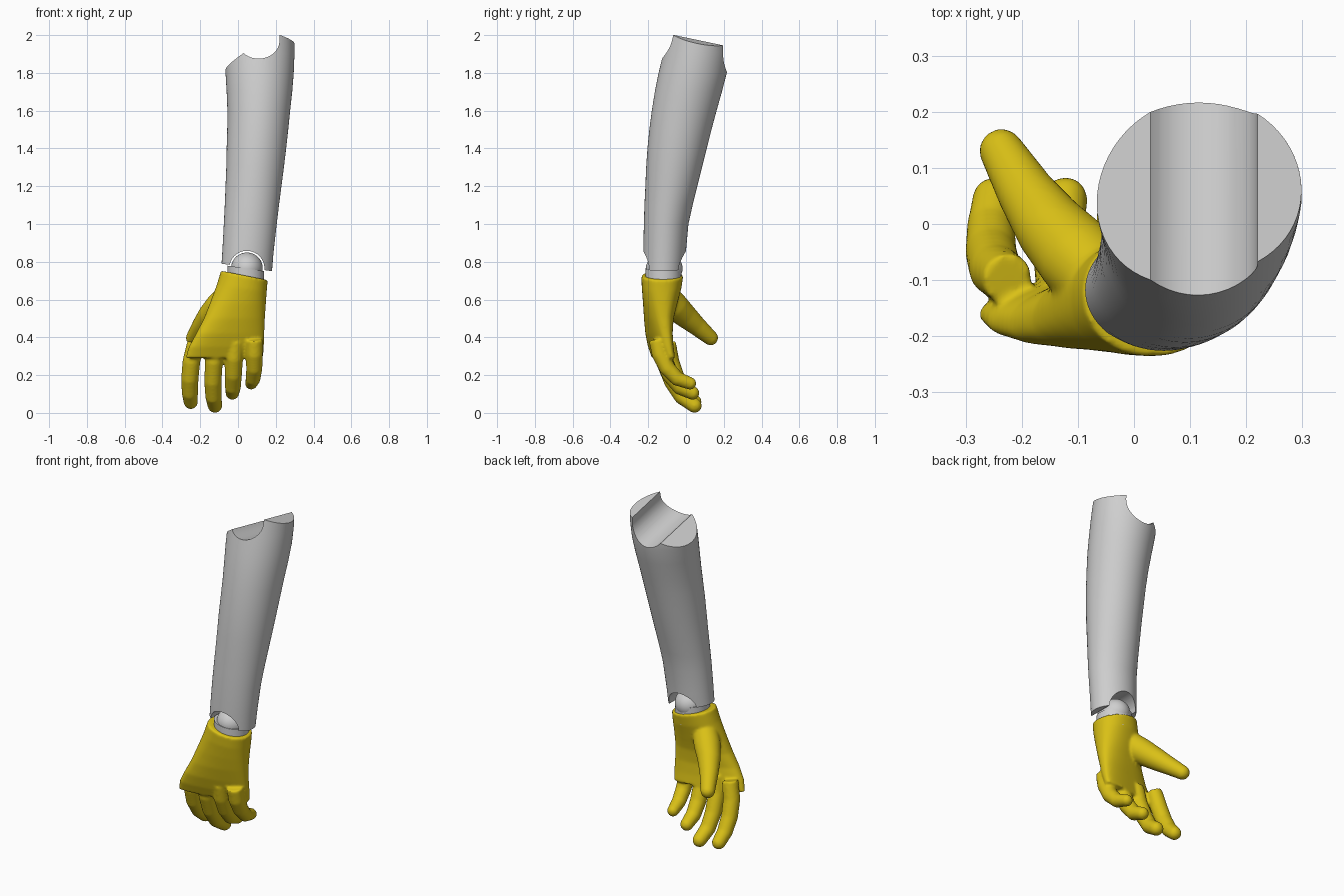
import bpy, bmesh, math
from mathutils import Vector

if "Cube" in bpy.data.objects:
    bpy.data.objects.remove(bpy.data.objects["Cube"])


def material(name, rgb):
    m = bpy.data.materials.new(name)
    m.diffuse_color = (*rgb, 1)
    m.use_nodes = True
    m.node_tree.nodes["Principled BSDF"].inputs["Base Color"].default_value = m.diffuse_color
    return m


GREY = material("light_grey", (0.62, 0.62, 0.62))
YELLOW = material("glove_yellow", (0.70, 0.53, 0.008))


def add_loft(bm, rings):
    """Skin a list of equal point rings and cap both ends."""
    rows = [[bm.verts.new(p) for p in r] for r in rings]
    n = len(rows[0])
    for a, b in zip(rows, rows[1:]):
        for i in range(n):
            j = (i + 1) % n
            bm.faces.new((a[i], a[j], b[j], b[i]))
    bm.faces.new(rows[0][::-1])
    bm.faces.new(rows[-1])


def section(z, x0, x1, y0, y1, tilt=0, skew=0, power=2.0, n=64):
    """Superellipse ring; tilt slopes z with x, skew slopes y with x."""
    cx, cy, rx, ry = (x0 + x1) / 2, (y0 + y1) / 2, (x1 - x0) / 2, (y1 - y0) / 2
    pts = []
    for i in range(n):
        a = 2 * math.pi * i / n
        c, s = math.cos(a), math.sin(a)
        dx = rx * math.copysign(abs(c) ** (2 / power), c)
        dy = ry * math.copysign(abs(s) ** (2 / power), s)
        pts.append(Vector((cx + dx, cy + dy + skew * dx, z + tilt * dx)))
    return pts


def add_finger(bm, path):
    """Round-tipped tube through (x, y, z, radius) points."""
    pts = [Vector(p[:3]) for p in path]
    rings = []
    for i, p in enumerate(pts):
        t = (pts[min(i + 1, len(pts) - 1)] - pts[max(i - 1, 0)]).normalized()
        u = t.cross(Vector((1, 0, 0))).normalized()
        v = t.cross(u)
        r = path[i][3]
        rings.append([p + r * (u * math.cos(k * math.pi / 12) + v * math.sin(k * math.pi / 12))
                      for k in range(24)])
    add_loft(bm, rings)
    tip = bmesh.ops.create_uvsphere(bm, u_segments=24, v_segments=16, radius=path[-1][3])
    bmesh.ops.translate(bm, verts=tip["verts"], vec=pts[-1])


def finish(bm, name, mat):
    bmesh.ops.recalc_face_normals(bm, faces=bm.faces[:])
    me = bpy.data.meshes.new(name)
    bm.to_mesh(me)
    bm.free()
    me.materials.append(mat)
    ob = bpy.data.objects.new(name, me)
    bpy.context.collection.objects.link(ob)
    return ob


def activate(ob):
    bpy.ops.object.select_all(action='DESELECT')
    ob.select_set(True)
    bpy.context.view_layer.objects.active = ob


def apply_all(ob):
    activate(ob)
    for m in list(ob.modifiers):
        bpy.ops.object.modifier_apply(modifier=m.name)


def cut(ob, profile, slope, name):
    """Subtract an xz profile swept along y, sloping down towards the back."""
    bm = bmesh.new()
    add_loft(bm, [[(x, y, z - slope * (y + 0.1)) for x, z in profile] for y in (-0.6, 0.6)])
    cutter = finish(bm, name, GREY)
    cutter.hide_render = True
    m = ob.modifiers.new(name, 'BOOLEAN')
    m.operation, m.solver, m.object = 'DIFFERENCE', 'EXACT', cutter
    apply_all(ob)
    bpy.data.objects.remove(cutter)


# Forearm shell
bm = bmesh.new()
add_loft(bm, [section(*s) for s in (
    (0.77, -0.087, 0.18, -0.225, -0.01, -0.15),
    (0.86, -0.082, 0.188, -0.226, 0.0, -0.08),
    (1.0, -0.075, 0.205, -0.223, 0.013),
    (1.1, -0.070, 0.217, -0.220, 0.035),
    (1.2, -0.066, 0.230, -0.215, 0.060),
    (1.3, -0.062, 0.243, -0.211, 0.085),
    (1.4, -0.060, 0.255, -0.204, 0.110),
    (1.5, -0.057, 0.266, -0.194, 0.135),
    (1.6, -0.056, 0.276, -0.181, 0.162),
    (1.7, -0.060, 0.287, -0.165, 0.190),
    (1.8, -0.066, 0.295, -0.145, 0.216),
    (1.9, -0.068, 0.299, -0.121, 0.227),
    (2.15, -0.068, 0.297, -0.060, 0.228))])
forearm = finish(bm, "forearm", GREY)

# Elbow end: sloped shoulder, round trough, flat shoulder
a0 = math.acos(-0.73)
trough = [(0.11 + 0.11 * math.cos(a), 1.98 - 0.11 * math.sin(a))
          for a in (a0 * (1 - i / 24) for i in range(25))]
cut(forearm, [(-0.3, 1.70)] + trough + [(0.22, 2.008), (0.5, 1.94), (0.5, 2.5), (-0.3, 2.5)],
    0.21, "elbow_cutter")

# Wrist end: arched opening from front to back
arch = [(0.047 + 0.093 * math.cos(i * math.pi / 20), 0.765 + 0.093 * math.sin(i * math.pi / 20))
        for i in range(21)]
cut(forearm, arch + [(-0.046, 0.6), (0.14, 0.6)], 0.0, "wrist_cutter")
activate(forearm)
bpy.ops.object.shade_smooth_by_angle(angle=math.radians(35))

# Wrist joint: oval stub with a ball on top
bm = bmesh.new()
add_loft(bm, [section(0.66, -0.055, 0.138, -0.215, -0.025, -0.2),
              section(0.765, -0.055, 0.138, -0.215, -0.025, -0.15)])
wrist = finish(bm, "wrist_stub", GREY)
bm = bmesh.new()
ball = bmesh.ops.create_uvsphere(bm, u_segments=40, v_segments=24, radius=1)
for v in ball["verts"]:
    v.co = (0.047 + 0.084 * v.co.x, -0.115 + 0.097 * v.co.y, 0.765 + 0.084 * v.co.z)
joint = finish(bm, "wrist_ball", GREY)
for ob in (wrist, joint):
    activate(ob)
    bpy.ops.object.shade_smooth_by_angle(angle=math.radians(35))

# Gloved hand: palm, fingers and thumb fused into one skin
bm = bmesh.new()
add_loft(bm, [section(*s) for s in (
    (0.728, -0.090, 0.157, -0.236, -0.014, -0.2, 0.0, 2.1),
    (0.66, -0.112, 0.152, -0.234, -0.025, -0.14, 0.04, 2.2),
    (0.58, -0.146, 0.147, -0.226, -0.048, -0.05, 0.1, 2.3),
    (0.50, -0.180, 0.142, -0.216, -0.072, 0.0, 0.16, 2.4),
    (0.42, -0.222, 0.139, -0.201, -0.085, 0.0, 0.2, 2.5),
    (0.35, -0.260, 0.137, -0.182, -0.085, 0.0, 0.2, 2.6),
    (0.29, -0.278, 0.132, -0.158, -0.080, 0.0, 0.2, 2.6))])
for finger in (
    # index
    ((-0.225, -0.098, 0.37, 0.045), (-0.247, -0.082, 0.27, 0.047), (-0.255, -0.050, 0.18, 0.046),
     (-0.255, -0.005, 0.105, 0.043), (-0.250, 0.045, 0.058, 0.038)),
    # middle
    ((-0.115, -0.125, 0.37, 0.046), (-0.128, -0.112, 0.27, 0.047), (-0.133, -0.070, 0.165, 0.046),
     (-0.130, -0.020, 0.085, 0.043), (-0.122, 0.045, 0.039, 0.039)),
    # ring
    ((-0.015, -0.140, 0.38, 0.046), (-0.021, -0.122, 0.29, 0.047), (-0.024, -0.082, 0.20, 0.045),
     (-0.027, -0.030, 0.135, 0.042), (-0.030, 0.035, 0.105, 0.036)),
    # little
    ((0.085, -0.152, 0.39, 0.046), (0.086, -0.135, 0.31, 0.046), (0.086, -0.098, 0.235, 0.043),
     (0.080, -0.045, 0.18, 0.039), (0.070, 0.022, 0.156, 0.033)),
    # thumb
    ((-0.050, -0.110, 0.62, 0.070), (-0.100, -0.060, 0.565, 0.074), (-0.150, -0.005, 0.515, 0.064),
     (-0.192, 0.055, 0.462, 0.052), (-0.236, 0.130, 0.397, 0.040)),
):
    add_finger(bm, finger)
hand = finish(bm, "gloved_hand", YELLOW)
remesh = hand.modifiers.new("fuse", 'REMESH')
remesh.mode, remesh.voxel_size, remesh.use_smooth_shade = 'VOXEL', 0.007, True
soft = hand.modifiers.new("soften", 'SMOOTH')
soft.factor, soft.iterations = 0.5, 8
apply_all(hand)
bpy.ops.object.shade_smooth_by_angle(angle=math.radians(50))
